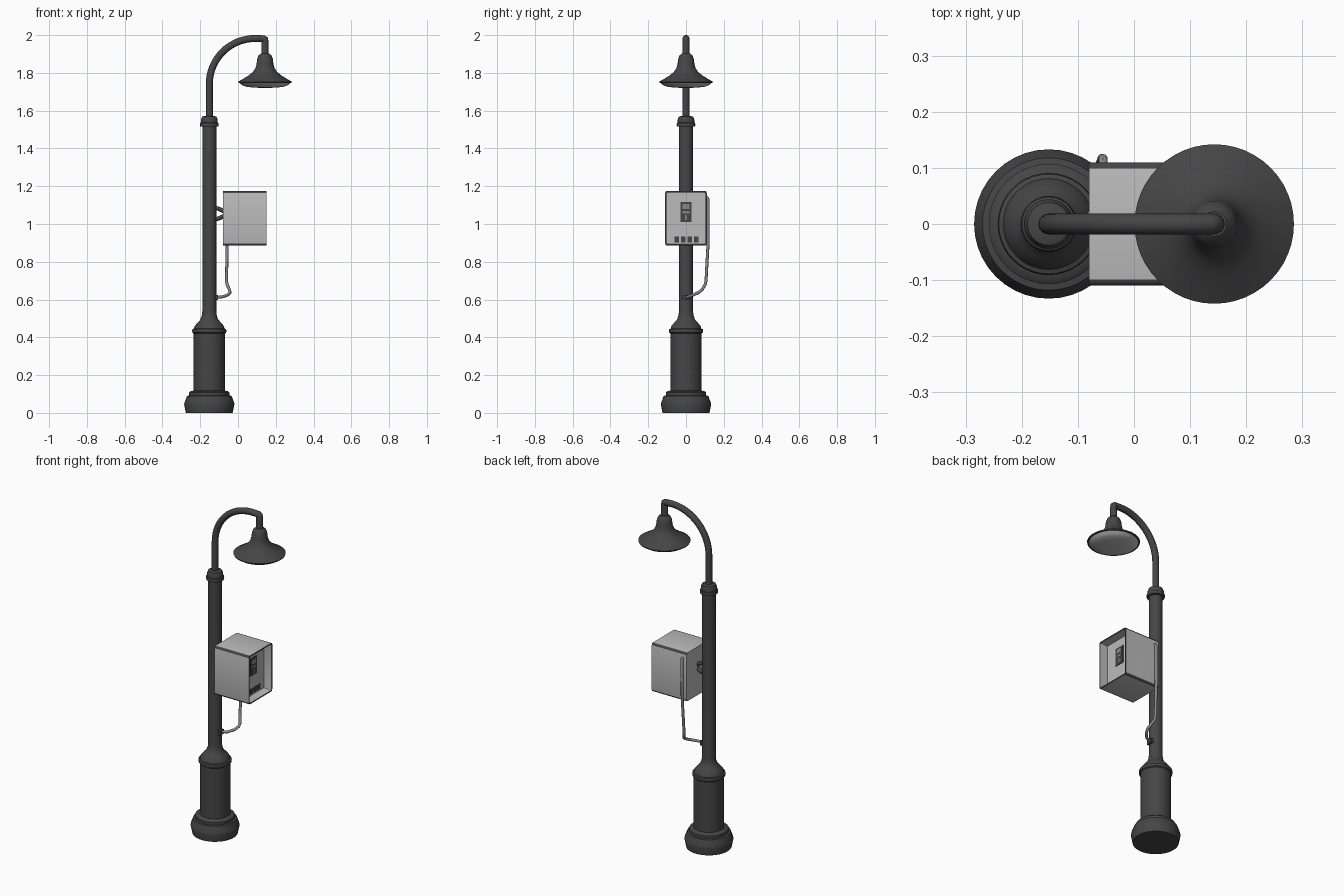
import bpy, bmesh, math
from mathutils import Vector

if "Cube" in bpy.data.objects:
    bpy.data.objects.remove(bpy.data.objects["Cube"])

PX, LX = -0.152, 0.143   # pole axis and lamp axis


def material(name, v):
    m = bpy.data.materials.new(name)
    m.diffuse_color = (v, v, v, 1)
    m.use_nodes = True
    m.node_tree.nodes["Principled BSDF"].inputs["Base Color"].default_value = m.diffuse_color
    return m


DARK = material("dark_iron", 0.06)
LIGHT = material("light_grey", 0.5)
MID = material("mid_grey", 0.25)


def finish(ob, mat, angle=35):
    if mat:
        ob.data.materials.append(mat)
    bpy.ops.object.select_all(action='DESELECT')
    ob.select_set(True)
    bpy.context.view_layer.objects.active = ob
    bpy.ops.object.shade_smooth_by_angle(angle=math.radians(angle))
    return ob


def from_bmesh(name, bm, mat):
    me = bpy.data.meshes.new(name)
    bmesh.ops.recalc_face_normals(bm, faces=bm.faces)
    bm.to_mesh(me)
    bm.free()
    ob = bpy.data.objects.new(name, me)
    bpy.context.collection.objects.link(ob)
    return finish(ob, mat)


def lathe(name, profile, cx, mat, sides=40):
    """Revolve (radius, z) points around a vertical axis at x = cx."""
    bm = bmesh.new()
    rings = []
    for r, z in profile:
        if r == 0:
            rings.append([bm.verts.new((cx, 0, z))] * sides)
        else:
            rings.append([bm.verts.new((cx + r * math.cos(2 * math.pi * i / sides),
                                        r * math.sin(2 * math.pi * i / sides), z))
                          for i in range(sides)])
    for a, b in zip(rings, rings[1:]):
        for i in range(sides):
            j = (i + 1) % sides
            bm.faces.new(list(dict.fromkeys((a[i], a[j], b[j], b[i]))))
    return from_bmesh(name, bm, mat)


def tube(name, pts, radius, mat, res=4):
    """Round tube along a polyline, with capped ends."""
    cu = bpy.data.curves.new(name, 'CURVE')
    cu.dimensions = '3D'
    cu.bevel_depth = radius
    cu.bevel_resolution = res
    cu.use_fill_caps = True
    sp = cu.splines.new('POLY')
    sp.points.add(len(pts) - 1)
    for p, co in zip(sp.points, pts):
        p.co = (*co, 1)
    tmp = bpy.data.objects.new(name + "_path", cu)
    bpy.context.collection.objects.link(tmp)
    me = bpy.data.meshes.new_from_object(tmp.evaluated_get(bpy.context.evaluated_depsgraph_get()))
    bpy.data.objects.remove(tmp)
    me.materials.clear()
    ob = bpy.data.objects.new(name, me)
    bpy.context.collection.objects.link(ob)
    return finish(ob, mat, 50)


def block(name, centre, size, mat):
    bm = bmesh.new()
    bmesh.ops.create_cube(bm, size=1)
    for v in bm.verts:
        v.co = Vector(centre) + Vector([a * b for a, b in zip(v.co, size)])
    return from_bmesh(name, bm, mat)


# Pole: flared foot, wide pedestal, slim shaft and top collar
lathe("pole", [
    (0, 0), (0.124, 0), (0.133, 0.045), (0.131, 0.055), (0.118, 0.09), (0.107, 0.092),
    (0.107, 0.108), (0.098, 0.115), (0.083, 0.118), (0.083, 0.42), (0.089, 0.425),
    (0.091, 0.434), (0.089, 0.443), (0.081, 0.446), (0.077, 0.46), (0.062, 0.478),
    (0.047, 0.494), (0.040, 0.515), (0.037, 0.54), (0.037, 1.515), (0.048, 1.517),
    (0.050, 1.526), (0.048, 1.535), (0.044, 1.538), (0.044, 1.553), (0.038, 1.568),
    (0.022, 1.573), (0, 1.573)], PX, DARK)

# Swan-neck arm: upright, quarter arc, short level run and drop
R = 0.242
arc = [(PX + R - R * math.cos(t), 0, 1.74 + R * math.sin(t))
       for t in [math.pi / 2 * i / 16 for i in range(17)]]
tube("arm", [(PX, 0, 1.56)] + arc + [(LX - 0.008, 0, 1.981), (LX - 0.001, 0, 1.977),
     (LX, 0, 1.968), (LX, 0, 1.88)], 0.0185, DARK, 6)

# Bell shade and convex lens
lathe("lamp_shade", [
    (0, 1.903), (0.022, 1.903), (0.034, 1.893), (0.041, 1.875), (0.045, 1.845), (0.051, 1.825),
    (0.064, 1.805), (0.086, 1.787), (0.115, 1.769), (0.142, 1.753), (0.140, 1.747),
    (0.132, 1.747)], LX, DARK, 48)
lathe("lamp_lens", [(0.134, 1.748), (0.122, 1.736), (0.102, 1.727), (0.06, 1.722), (0, 1.72)],
      LX, LIGHT, 48)

# Cabinet: rounded long edges in dark trim, recessed front on the +x side
bm = bmesh.new()
bmesh.ops.create_cube(bm, size=1)
for v in bm.verts:
    v.co = Vector((0.035 + v.co.x * 0.23, v.co.y * 0.22, 1.03 + v.co.z * 0.29))
long_edges = [e for e in bm.edges if abs(e.verts[0].co.x - e.verts[1].co.x) > 0.1]
bmesh.ops.bevel(bm, geom=long_edges, offset=0.011, segments=3, profile=0.5, affect='EDGES')
bm.normal_update()
for f in bm.faces:
    if abs(f.normal.x) < 0.5 and max(abs(f.normal.y), abs(f.normal.z)) < 0.99:
        f.material_index = 1
front = max(bm.faces, key=lambda f: f.calc_center_median().x)
rim = bmesh.ops.inset_region(bm, faces=[front], thickness=0.007)['faces']
for f in rim:
    f.material_index = 1
walls = bmesh.ops.inset_region(bm, faces=[front], thickness=0.001, depth=-0.05)['faces']
for f in walls:
    f.material_index = 0
cabinet = from_bmesh("cabinet", bm, LIGHT)
cabinet.data.materials.append(DARK)

# Front panel fittings: display window and a row of small sockets
FX = 0.101
block("display", (FX, 0, 1.063), (0.006, 0.06, 0.105), DARK)
for i, (z, w, h) in enumerate([(1.092, 0.036, 0.026), (1.062, 0.036, 0.012), (1.034, 0.01, 0.028)]):
    block(f"display_pane_{i}", (FX + 0.003, 0, z), (0.003, w, h), MID)
for i in range(4):
    block(f"socket_{i}", (FX, -0.05 + i * 0.035, 0.918), (0.005, 0.024, 0.03), DARK)

# Mounting arms between pole and cabinet
for name, s in (("upper", 1), ("lower", -1)):
    tube(f"{name}_mount", [(-0.125, 0, 1.055 + s * 0.031), (-0.10, 0, 1.055 + s * 0.025),
         (-0.075, 0, 1.055 + s * 0.012)], 0.011, DARK)

# Conduit down the +y side, then round to the pole
tube("conduit", [(-0.055, 0.10, 1.14), (-0.055, 0.112, 1.14), (-0.055, 0.117, 1.13),
     (-0.057, 0.117, 0.90), (-0.061, 0.106, 0.70), (-0.058, 0.102, 0.68), (-0.045, 0.085, 0.652),
     (-0.042, 0.066, 0.637), (-0.052, 0.04, 0.625), (-0.08, 0.012, 0.615), (-0.125, 0, 0.61)],
     0.008, MID)
block("conduit_clamp", (-0.113, 0, 0.61), (0.014, 0.038, 0.026), DARK)
